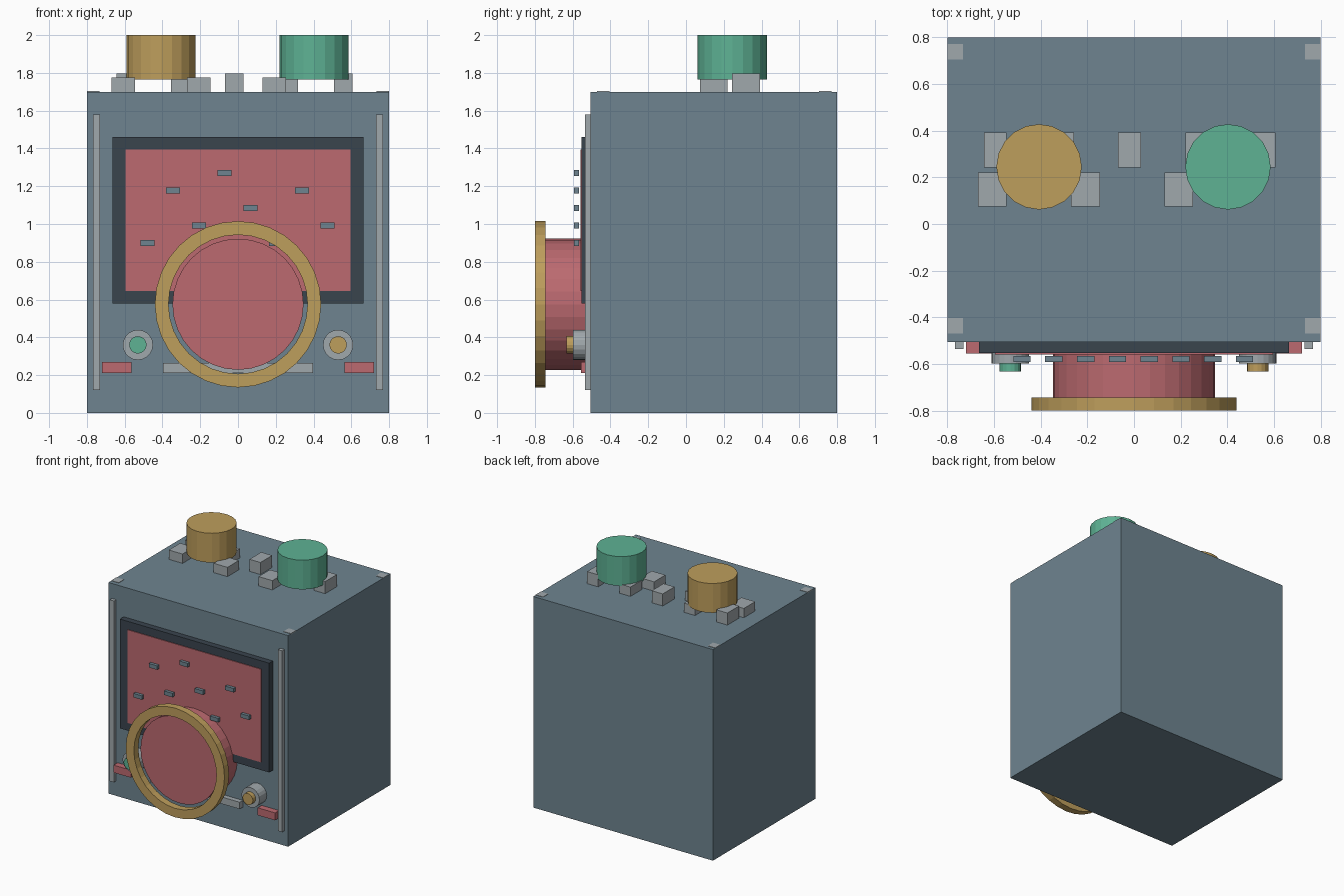
import bpy, bmesh
from math import sin, cos, pi
from mathutils import Matrix

cube = bpy.data.objects.get("Cube")
if cube:
    bpy.data.objects.remove(cube, do_unlink=True)


def material(name, r, g, b):
    m = bpy.data.materials.new(name)
    m.use_nodes = True
    m.diffuse_color = (r, g, b, 1)
    m.node_tree.nodes["Principled BSDF"].inputs["Base Color"].default_value = (r, g, b, 1)
    return m


SLATE = material("slate blue", 0.156, 0.231, 0.279)
RED = material("dusty red", 0.503, 0.144, 0.162)
GOLD = material("gold", 0.515, 0.342, 0.107)
GREEN = material("green", 0.112, 0.445, 0.296)
GREY = material("light grey", 0.352, 0.392, 0.413)
DARK = material("charcoal", 0.042, 0.058, 0.076)


def add(name, bm, mat):
    bmesh.ops.recalc_face_normals(bm, faces=bm.faces)
    mesh = bpy.data.meshes.new(name)
    bm.to_mesh(mesh)
    bm.free()
    mesh.materials.append(mat)
    ob = bpy.data.objects.new(name, mesh)
    bpy.context.collection.objects.link(ob)
    return ob


def box(name, mat, x, y, z):
    """Box from three (low, high) ranges."""
    bm = bmesh.new()
    bmesh.ops.create_cube(bm, size=1)
    for v in bm.verts:
        v.co = [(a + b) / 2 + c * (b - a) for (a, b), c in zip((x, y, z), v.co)]
    return add(name, bm, mat)


def cylinder(name, mat, center, radius, depth, sides, forward=False):
    """Cylinder on z, or on y when it faces forward."""
    turn = Matrix.Rotation(pi / 2, 4, "X") if forward else Matrix()
    bm = bmesh.new()
    bmesh.ops.create_cone(bm, cap_ends=True, segments=sides, radius1=radius,
                          radius2=radius, depth=depth,
                          matrix=Matrix.Translation(center) @ turn)
    return add(name, bm, mat)


def ring(name, mat, z, inner, outer, y0, y1, sides):
    """Square-section ring facing forward."""
    bm = bmesh.new()
    profile = [(inner, y0), (outer, y0), (outer, y1), (inner, y1)]
    loops = [[bm.verts.new((r * sin(t), y, z + r * cos(t))) for r, y in profile]
             for t in (2 * pi * i / sides for i in range(sides))]
    for i in range(sides):
        a, b = loops[i - 1], loops[i]
        for j in range(4):
            bm.faces.new((a[j - 1], a[j], b[j], b[j - 1]))
    return add(name, bm, mat)


def span(mid, size):
    return (mid - size / 2, mid + size / 2)


# Cabinet
FRONT = -0.505
BACK = FRONT + 0.01
box("cabinet", SLATE, (-0.8, 0.8), (FRONT, 0.8), (0, 1.7))

# Screen with its frame and floating markers
box("screen_frame", DARK, (-0.665, 0.665), (-0.553, BACK), (0.58, 1.46))
box("screen", RED, (-0.595, 0.595), (-0.559, BACK), (0.645, 1.395))
for i in range(8):
    box("screen_marker", SLATE, span(-0.48 + 0.1363 * i, 0.074),
        (-0.592, -0.567), span(0.9 + 0.0925 * (i * 3 % 5), 0.032))

# Large drum and rim
cylinder("drum", RED, (0, -0.62, 0.575), 0.347, 0.25, 32, True)
ring("drum_rim", GOLD, 0.575, 0.368, 0.44, -0.8, -0.743, 32)
box("lower_bar", GREY, (-0.397, 0.397), (-0.545, BACK), (0.21, 0.265))

# Paired front fittings
for side, label, tip in ((-1, "right", GREEN), (1, "left", GOLD)):
    box(label + "_trim_strip", GREY, span(side * 0.75, 0.037), (-0.535, BACK), (0.12, 1.58))
    box(label + "_red_key", RED, span(side * 0.642, 0.155), (-0.556, BACK), (0.21, 0.27))
    cylinder(label + "_dial", GREY, (side * 0.53, -0.548, 0.36), 0.08, 0.1, 20, True)
    cylinder(label + "_dial_tip", tip, (side * 0.53, -0.605, 0.36), 0.046, 0.056, 16, True)

# Top drums
cylinder("right_top_drum", GOLD, (-0.407, 0.245, 1.882), 0.183, 0.236, 20)
cylinder("left_top_drum", GREEN, (0.403, 0.245, 1.882), 0.183, 0.236, 20)

# Rows of blocks on top
for i in range(3):
    box("front_block", GREY, span(-0.608 + 0.4 * i, 0.123), (0.075, 0.22), (1.69, 1.775))
for i in range(5):
    box("rear_block", GREY, span(-0.595 + 0.288 * i, 0.098), (0.243, 0.393),
        (1.69, 1.775 if i % 2 else 1.797))

# Corner plates
for x in (-0.767, 0.767):
    for y in (-0.437, 0.738):
        box("corner_plate", GREY, span(x, 0.066), span(y, 0.066), (1.695, 1.703))
